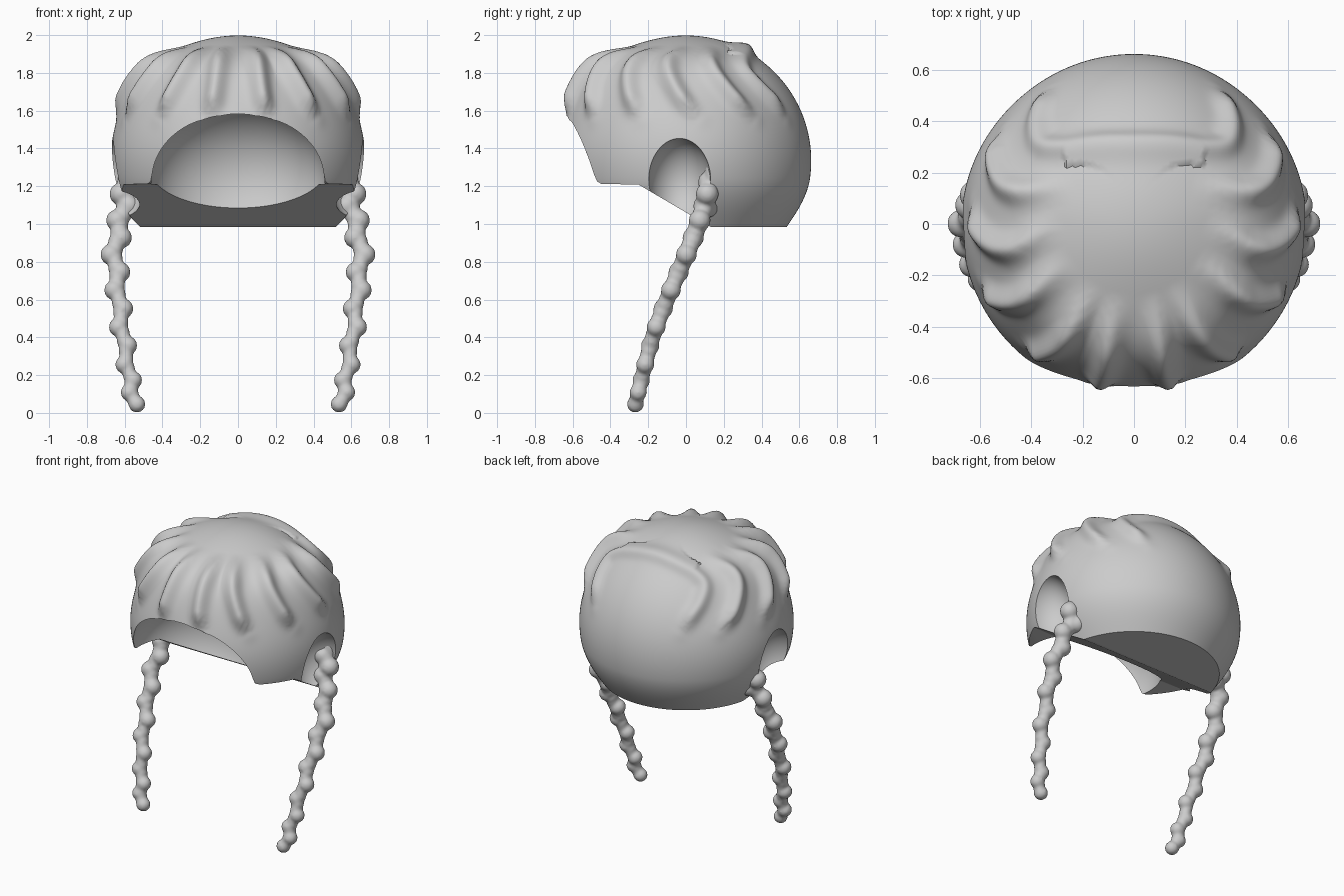
import bpy, bmesh, math
from mathutils import Vector, Matrix, kdtree

if "Cube" in bpy.data.objects:
    bpy.data.objects.remove(bpy.data.objects["Cube"])

C = Vector((0, 0, 1.335))
R = 0.663


def mesh_object(name, bm):
    me = bpy.data.meshes.new(name)
    bmesh.ops.recalc_face_normals(bm, faces=bm.faces[:])
    bm.to_mesh(me)
    bm.free()
    ob = bpy.data.objects.new(name, me)
    bpy.context.collection.objects.link(ob)
    return ob


def ball(bm, pos, radii, sub):
    m = Matrix.Translation(pos) @ Matrix.Diagonal((*radii, 1))
    bmesh.ops.create_icosphere(bm, subdivisions=sub, radius=1, matrix=m)


def activate(ob):
    bpy.ops.object.select_all(action='DESELECT')
    ob.select_set(True)
    bpy.context.view_layer.objects.active = ob


def cut(ob, cutter):
    cutter.hide_render = True
    mod = ob.modifiers.new("cut", 'BOOLEAN')
    mod.operation, mod.solver, mod.object = 'DIFFERENCE', 'EXACT', cutter
    activate(ob)
    bpy.ops.object.modifier_apply(modifier=mod.name)
    bpy.data.objects.remove(cutter)


def smooth_path(pts, n):
    # Catmull-Rom through the given points
    p = [Vector(q) for q in pts]
    p = [2 * p[0] - p[1]] + p + [2 * p[-1] - p[-2]]
    out = []
    for i in range(1, len(p) - 2):
        a, b, c, d = p[i - 1:i + 3]
        for k in range(n):
            t = k / n
            out.append(0.5 * (2 * b + (c - a) * t + (2 * a - 5 * b + 4 * c - d) * t * t
                              + (3 * b - a - 3 * c + d) * t ** 3))
    return out + [p[-2]]


def direction(az, el):
    # azimuth from the front towards +x, elevation upwards, in degrees
    a, e = math.radians(az), math.radians(el)
    return Vector((math.sin(a) * math.cos(e), -math.cos(a) * math.cos(e), math.sin(e)))


def ramp(t):
    t = max(0, min(1, t))
    return t * t * (3 - 2 * t)


# Swept locks: azimuths at falling elevations
ELEV = (66, 57, 48, 39, 28, 19)
LOCKS = [(14, 13, 12, 11.5, 12, 14), (33, 32, 31, 32, 36, 41), (60, 58, 56, 57, 62, 69),
         (91, 84, 79, 81, 88, 97), (125, 112, 106, 108, 116, 126)]
samples = []
for lock in LOCKS:
    for s in (1, -1):
        path = smooth_path([direction(s * a, e) for a, e in zip(lock, ELEV)], 16)
        for i, d in enumerate(path):
            t = i / (len(path) - 1)
            d.normalize()
            height = 0.05 + 0.012 * max(0, -d.y)
            samples.append((d, height * ramp(t / 0.5) * (0.1 + 0.9 * ramp((1 - t) / 0.22))))
# Ridge across the back of the crown, turning down at both ends
ridge_start = len(samples)
half = [(0, .315, .58), (.15, .31, .56), (.28, .30, .53), (.355, .31, .47), (.385, .39, .40),
        (.37, .48, .32), (.34, .55, .23)]
back = [(-x, y, z) for x, y, z in half[:0:-1]] + half
path = smooth_path(back, 14)
for i, d in enumerate(path):
    e = min(i, len(path) - 1 - i) / 18
    samples.append((d.normalized(), 0.037 * (0.1 + 0.9 * ramp(e))))
tree = kdtree.KDTree(len(samples))
for i, (d, h) in enumerate(samples):
    tree.insert(d, i)
tree.balance()

# Hair cap: sphere swollen at the shoulder and raised along the locks
bm = bmesh.new()
bmesh.ops.create_icosphere(bm, subdivisions=7, radius=1)
for v in bm.verts:
    d = v.co.normalized()
    el = math.degrees(math.asin(max(-1, min(1, d.z))))
    az = abs(math.degrees(math.atan2(d.x, -d.y)))
    fade = ramp((145 - az) / 50)
    r = R + (0.032 + 0.013 * max(0, -d.y)) * fade * math.exp(-((el - 44) / 18) ** 2)
    r += 0.011 * fade * math.exp(-((el - 8) / 22) ** 2)
    if el > -5:
        co, i, dist = tree.find(d)
        width = 0.07
        if i >= ridge_start and d.y < co.y and abs(d.x) < 0.4:
            width = 0.11
        r += samples[i][1] * math.exp(-(dist / width) ** 2)
    r -= 0.025 * ramp((-8 - el) / 26)
    v.co = C + d * r
hair = mesh_object("hair_cap", bm)

# Lower outline: fringe, cheek tips, slanted sides, flat nape
outline = [(-.628, 1.572), (-.47, 1.225), (-.45, 1.213), (-.25, 1.208), (.13, .985), (1, .985),
           (1, .3), (-1, .3), (-1, 1.572)]
bm = bmesh.new()
f = bm.faces.new([bm.verts.new((-1, y, z)) for y, z in outline])
ext = bmesh.ops.extrude_face_region(bm, geom=[f])
bmesh.ops.translate(bm, vec=(2, 0, 0), verts=[g for g in ext['geom'] if isinstance(g, bmesh.types.BMVert)])
cut(hair, mesh_object("outline_cutter", bm))

# Face hollow and ear hollows
for name, pos, radii in [("face_cutter", (0, -.405, 1.25), (.465, .4, .405)),
                         ("ear_cutter_r", (.69, -.035, 1.22), (.2, .17, .235)),
                         ("ear_cutter_l", (-.69, -.035, 1.22), (.2, .17, .235))]:
    bm = bmesh.new()
    ball(bm, pos, radii, 5)
    cut(hair, mesh_object(name, bm))

# Braids: staggered beads on a thick core, fused together and mirrored
line = smooth_path([(.59, .125, 1.22), (.605, .09, 1.07), (.65, .015, .87), (.635, -.08, .65),
                    (.61, -.17, .42), (.575, -.23, .2), (.55, -.268, .046)], 40)
count = 15
bm = bmesh.new()
for i in range(count * 4 - 3):
    t = i / (count * 4 - 4)
    p = line[round(t * (len(line) - 1))]
    r = 0.062 - 0.017 * t
    if i % 4 == 0:
        off = (0.026 - 0.011 * t) * (1 if (i // 4) % 2 else -1)
        ball(bm, p + Vector((off, 0, 0)), (r, r, r), 3)
    else:
        ball(bm, p, (r * 0.74, r * 0.84, r * 0.8), 3)
ball(bm, (.59, .135, 1.25), (.05, .035, .1), 3)
ball(bm, (.56, .11, 1.09), (.06, .06, .06), 3)
braid = mesh_object("braids", bm)
mod = braid.modifiers.new("fuse", 'REMESH')
mod.mode, mod.voxel_size = 'VOXEL', 0.009
mod = braid.modifiers.new("soften", 'SMOOTH')
mod.factor, mod.iterations = 0.5, 8
mod = braid.modifiers.new("mirror", 'MIRROR')
mod.use_mirror_merge = False
activate(braid)
for name in ("fuse", "soften", "mirror"):
    bpy.ops.object.modifier_apply(modifier=name)

for ob in (hair, braid):
    activate(ob)
    bpy.ops.object.shade_smooth_by_angle(angle=math.radians(40))
